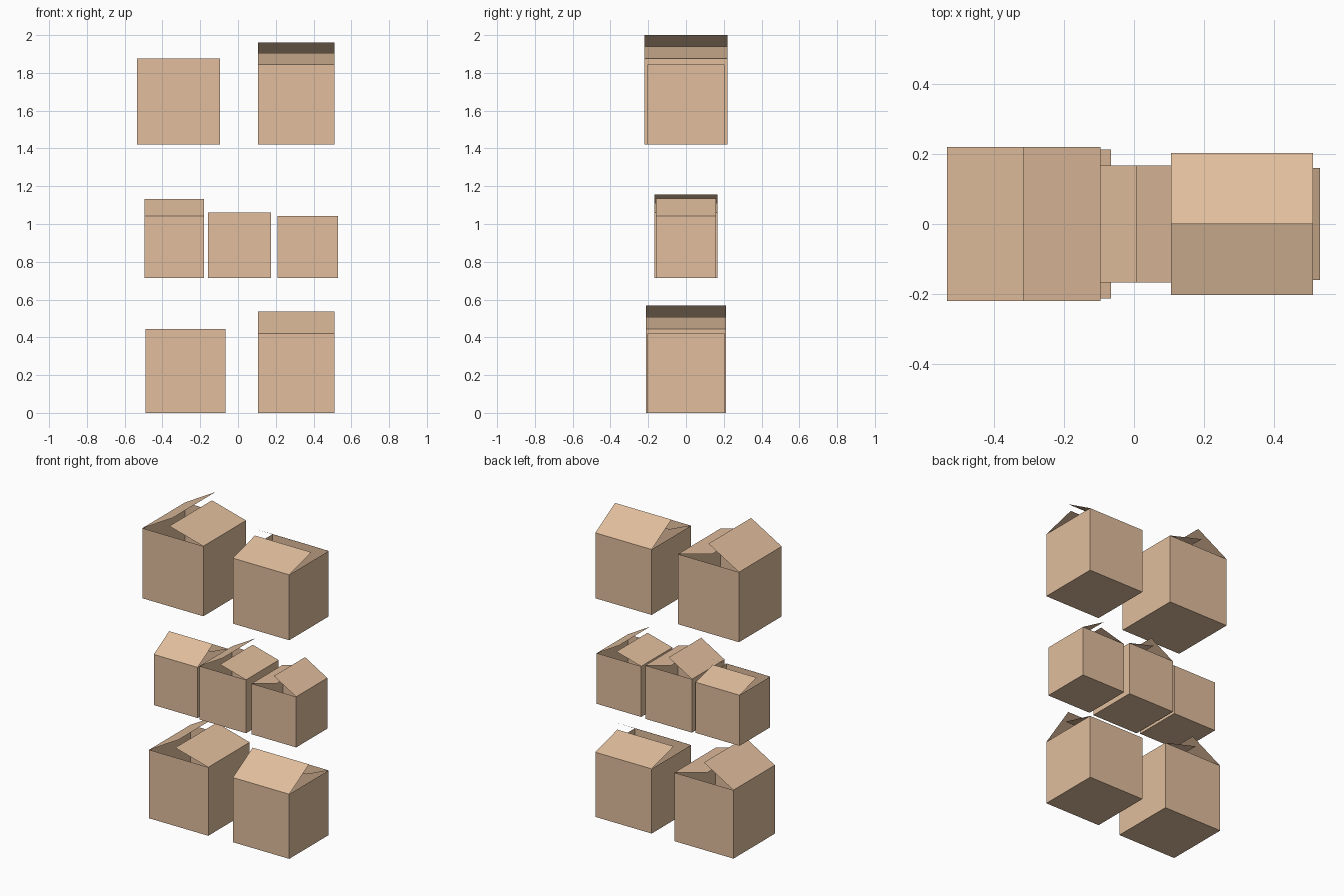
import bpy, bmesh, math
from mathutils import Matrix

if "Cube" in bpy.data.objects:
    bpy.data.objects.remove(bpy.data.objects["Cube"])

cardboard = bpy.data.materials.new("cardboard")
cardboard.diffuse_color = (0.752, 0.515, 0.337, 1)
cardboard.use_nodes = True
cardboard.node_tree.nodes["Principled BSDF"].inputs["Base Color"].default_value = cardboard.diffuse_color


def new_object(name, quads, place):
    bm = bmesh.new()
    for q in quads:
        bm.faces.new([bm.verts.new(p) for p in q])
    bmesh.ops.remove_doubles(bm, verts=bm.verts, dist=1e-5)
    mesh = bpy.data.meshes.new(name)
    bm.to_mesh(mesh)
    bm.free()
    mesh.transform(place)
    mesh.materials.append(cardboard)
    obj = bpy.data.objects.new(name, mesh)
    bpy.context.collection.objects.link(obj)


def open_box(name, x0, x1, z0, z1, turn):
    """Square thin-walled box; the steep flap hinges on local -x, then the box is turned about z."""
    h, t = (x1 - x0) / 2, z1 - z0
    place = Matrix.Translation(((x0 + x1) / 2, 0, z0)) @ Matrix.Rotation(math.radians(turn), 4, 'Z')
    # four walls and the floor
    ring = [(-h, -h), (h, -h), (h, h), (-h, h)]
    quads = [[(-h, -h, 0), (-h, h, 0), (h, h, 0), (h, -h, 0)]]
    for i in range(4):
        a, b = ring[i], ring[(i + 1) % 4]
        quads.append([(*a, 0), (*b, 0), (*b, t), (*a, t)])
    new_object(name + "_body", quads, place)
    # two top flaps, one steep and one shallow
    length = h / math.cos(math.radians(30))
    for label, side, angle in (("steep", -1, 30), ("shallow", 1, 15)):
        a = math.radians(angle)
        tip_x, tip_z = side * (h - length * math.cos(a)), t + length * math.sin(a)
        y = h * side
        flap = [(side * h, -y, t), (side * h, y, t), (tip_x, y, tip_z), (tip_x, -y, tip_z)]
        new_object(f"{name}_{label}_flap", [flap], place)


# three shelves' worth of boxes: x range, z range, turn
open_box("top_left_box", -0.534, -0.096, 1.42, 1.875, 0)
open_box("top_right_box", 0.105, 0.51, 1.42, 1.845, -90)
open_box("middle_left_box", -0.495, -0.18, 0.713, 1.042, 90)
open_box("middle_box", -0.16, 0.175, 0.713, 1.06, 0)
open_box("middle_right_box", 0.21, 0.53, 0.713, 1.042, 180)
open_box("bottom_left_box", -0.49, -0.065, 0, 0.445, 0)
open_box("bottom_right_box", 0.105, 0.51, 0, 0.42, 90)
